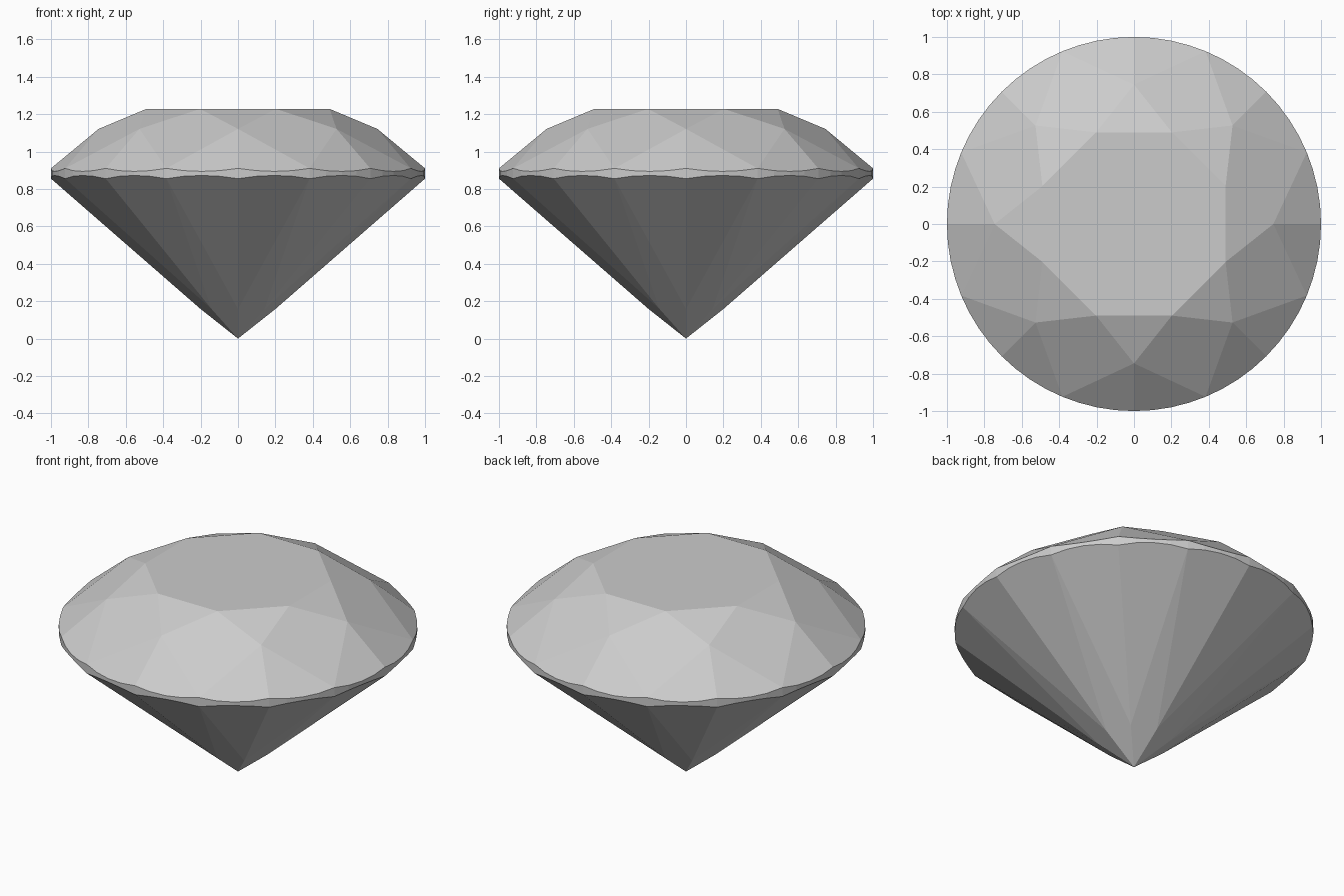
import bpy, bmesh
from math import sin, cos, radians
from mathutils import Vector
from mathutils.geometry import normal

if "Cube" in bpy.data.objects:
    bpy.data.objects.remove(bpy.data.objects["Cube"])

STEPS = 4                                   # girdle segments per half facet
R_TABLE, Z_TABLE = 0.53, 1.228
R_STAR, Z_TOP, Z_BOTTOM = 0.745, 0.91, 0.855
R_LOW = 0.2                                 # where lower halves meet the mains
C = cos(radians(22.5))
# Heights that keep the kite-shaped facets flat
Z_STAR = Z_TABLE - (R_STAR * C - R_TABLE) / (1 - R_TABLE) * (Z_TABLE - Z_TOP)
Z_LOW = Z_BOTTOM * R_LOW * C


def polar(r, deg, z):
    return Vector((r * cos(radians(deg)), r * sin(radians(deg)), z))


def girdle_arc(apex, a, b, z):
    """Curve where the facet plane through apex meets the girdle cylinder."""
    n = normal(apex, polar(1, a, z), polar(1, b, z))
    arc = []
    for i in range(STEPS + 1):
        p = polar(1, a + (b - a) * i / STEPS, 0)
        p.z = n.dot(apex - p) / n.z
        arc.append(p)
    return arc


bm = bmesh.new()


def face(*points):
    bm.faces.new([bm.verts.new(p) for p in points])


culet = Vector((0, 0, 0))
for k in range(8):
    a = 45 * k
    star, low = polar(R_STAR, a, Z_STAR), polar(R_LOW, a, Z_LOW)
    # Star facet
    face(polar(R_TABLE, a - 22.5, Z_TABLE), star, polar(R_TABLE, a + 22.5, Z_TABLE))
    # Kite facet of the crown and main facet of the pavilion
    m = a + 22.5
    face(polar(R_TABLE, m, Z_TABLE), star, polar(1, m, Z_TOP),
         polar(R_STAR, a + 45, Z_STAR))
    face(culet, polar(R_LOW, a + 45, Z_LOW), polar(1, m, Z_BOTTOM), low)
    # Upper and lower half facets with the scalloped girdle between them
    for side in (-22.5, 22.5):
        top = girdle_arc(star, a, a + side, Z_TOP)
        bottom = girdle_arc(low, a, a + side, Z_BOTTOM)
        face(star, *top)
        face(low, *bottom)
        for i in range(STEPS):
            face(top[i], bottom[i], bottom[i + 1], top[i + 1])
# Table
face(*[polar(R_TABLE, 45 * k + 22.5, Z_TABLE) for k in range(8)])

bmesh.ops.remove_doubles(bm, verts=bm.verts[:], dist=0.0005)
bmesh.ops.recalc_face_normals(bm, faces=bm.faces[:])
mesh = bpy.data.meshes.new("cut_gem")
bm.to_mesh(mesh)
bm.free()
gem = bpy.data.objects.new("cut_gem", mesh)
bpy.context.collection.objects.link(gem)
